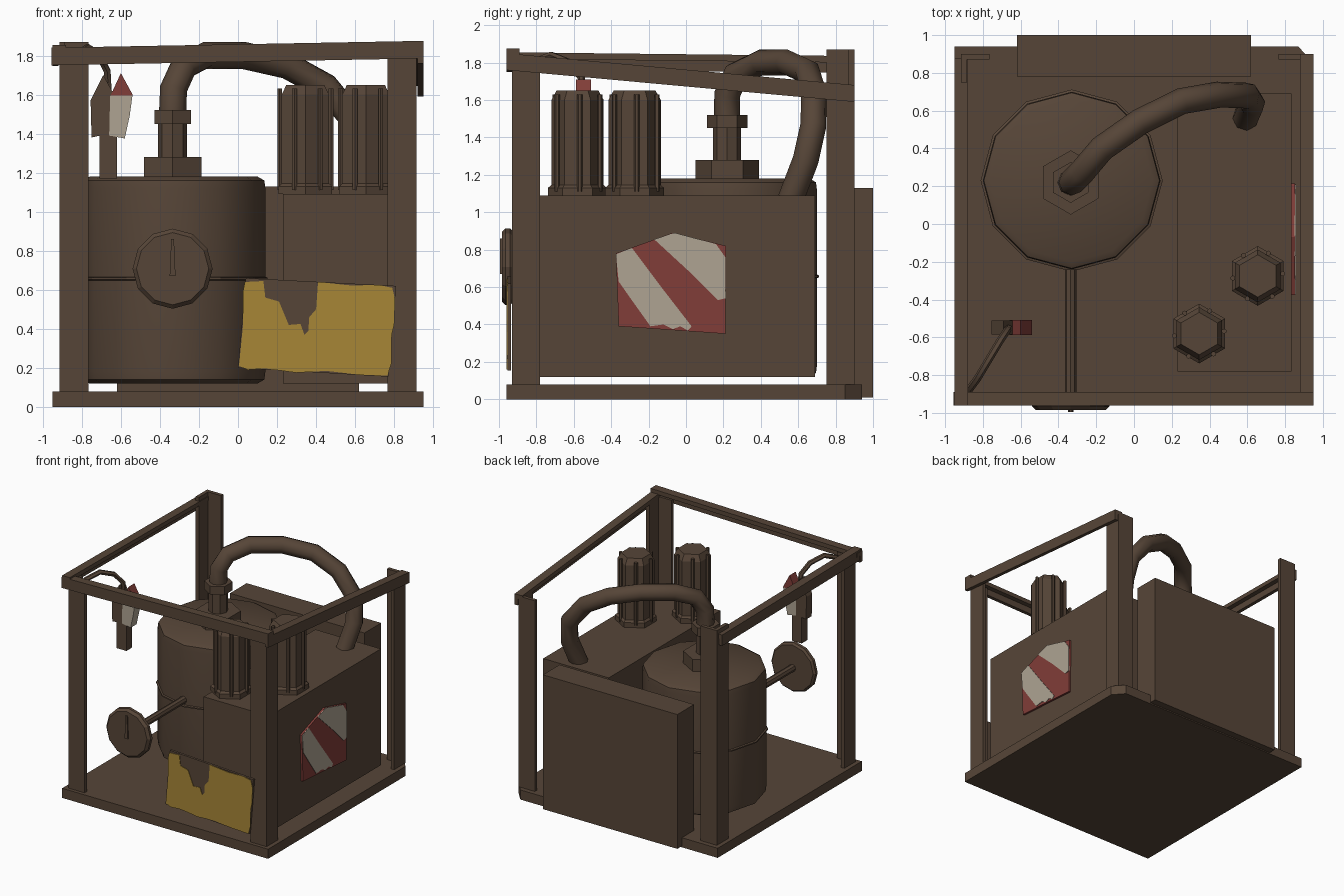
import bpy, bmesh, math
from mathutils import Matrix

if "Cube" in bpy.data.objects:
    bpy.data.objects.remove(bpy.data.objects["Cube"])


def material(name, rgb):
    m = bpy.data.materials.new(name)
    m.diffuse_color = (*rgb, 1)
    m.use_nodes = True
    m.node_tree.nodes["Principled BSDF"].inputs["Base Color"].default_value = m.diffuse_color
    return m


BROWN = material("rusty brown", (0.094, 0.060, 0.039))
YELLOW = material("worn yellow", (0.385, 0.240, 0.037))
WHITE = material("dirty white", (0.425, 0.370, 0.290))
RED = material("faded red", (0.220, 0.047, 0.040))


def finish(name, bm, mat, smooth=False):
    bmesh.ops.recalc_face_normals(bm, faces=bm.faces)
    me = bpy.data.meshes.new(name)
    bm.to_mesh(me)
    bm.free()
    me.materials.append(mat)
    ob = bpy.data.objects.new(name, me)
    bpy.context.collection.objects.link(ob)
    if smooth:
        bpy.ops.object.select_all(action='DESELECT')
        ob.select_set(True)
        bpy.context.view_layer.objects.active = ob
        bpy.ops.object.shade_smooth_by_angle(angle=math.radians(35))
    return ob


def prism(name, pts, axis, a, b, mat=BROWN):
    """Extrude a flat outline along an axis from a to b."""
    place = {'x': lambda u, v, t: (t, u, v),
             'y': lambda u, v, t: (u, t, v),
             'z': lambda u, v, t: (u, v, t)}[axis]
    bm = bmesh.new()
    lo = [bm.verts.new(place(u, v, a)) for u, v in pts]
    hi = [bm.verts.new(place(u, v, b)) for u, v in pts]
    bm.faces.new(lo)
    bm.faces.new(hi)
    n = len(pts)
    for i in range(n):
        j = (i + 1) % n
        bm.faces.new((lo[i], lo[j], hi[j], hi[i]))
    return finish(name, bm, mat)


def box(name, x0, x1, y0, y1, z0, z1, mat=BROWN):
    return prism(name, [(x0, y0), (x1, y0), (x1, y1), (x0, y1)], 'z', z0, z1, mat)


def lathe(name, profile, sides, loc, mat=BROWN, smooth=False, facing_front=False):
    """Closed turned shape from (radius, height) pairs."""
    bm = bmesh.new()
    rings = []
    for r, h in profile:
        angles = [math.pi / 2 + 2 * math.pi * k / sides for k in range(sides)]
        rings.append([bm.verts.new((r * math.cos(t), r * math.sin(t), h)) for t in angles])
    bm.faces.new(rings[0])
    bm.faces.new(rings[-1])
    for p, q in zip(rings, rings[1:]):
        for i in range(sides):
            j = (i + 1) % sides
            bm.faces.new((p[i], p[j], q[j], q[i]))
    m = Matrix.Translation(loc)
    if facing_front:
        m = m @ Matrix.Rotation(math.pi / 2, 4, 'X')
    bm.transform(m)
    return finish(name, bm, mat, smooth)


def tube(name, pts, radius, resolution):
    """Round hose along a path, turned into a mesh."""
    cu = bpy.data.curves.new(name, 'CURVE')
    cu.dimensions = '3D'
    cu.bevel_depth = radius
    cu.bevel_resolution = resolution
    cu.use_fill_caps = True
    sp = cu.splines.new('POLY')
    sp.points.add(len(pts) - 1)
    for p, co in zip(sp.points, pts):
        p.co = (*co, 1)
    cu.materials.append(BROWN)
    ob = bpy.data.objects.new(name, cu)
    bpy.context.collection.objects.link(ob)
    bpy.ops.object.select_all(action='DESELECT')
    ob.select_set(True)
    bpy.context.view_layer.objects.active = ob
    bpy.ops.object.convert(target='MESH')
    bpy.ops.object.shade_smooth_by_angle(angle=math.radians(50))


# Base plate with one clipped corner
prism("base_plate", [(-0.95, -0.96), (0.95, -0.96), (0.95, 0.85), (0.87, 0.94), (-0.95, 0.94)],
      'z', 0, 0.08)

# Angle-iron corner posts
for name, sx, y, sy, top in (("front_left_post", -1, -0.93, 1, 1.80),
                             ("front_right_post", 1, -0.93, 1, 1.82),
                             ("back_left_post", -1, 0.90, -1, 1.87),
                             ("back_right_post", 1, 0.90, -1, 1.67)):
    x, w, t = 0.915, 0.15, 0.03
    outline = [(0, 0), (w, 0), (w, t), (t, t), (t, w), (0, w)]
    prism(name, [(sx * (x - u), y + sy * v) for u, v in outline], 'z', 0.08, top)


# Top rails: a vertical flange and a horizontal flange each
def rail(name, axis, ends, outer, inward):
    (u0, z0), (u1, z1) = ends
    for part, depth, width in (("web", 0.09, 0.03), ("flange", 0.035, 0.07)):
        prism(name + "_" + part, [(u0, z0 - depth), (u1, z1 - depth), (u1, z1), (u0, z0)],
              axis, outer, outer + inward * width)


rail("front_rail", 'y', ((-0.955, 1.84), (0.95, 1.875)), -0.96, 1)
rail("left_rail", 'x', ((-0.96, 1.855), (0.88, 1.835)), -0.95, 1)
rail("right_rail", 'x', ((-0.96, 1.85), (0.90, 1.68)), 0.95, -1)

# Back panel and machine housing
box("back_panel", -0.62, 0.62, 0.78, 1.0, 0.01, 1.13)
box("housing", 0.23, 0.835, -0.78, 0.69, 0.12, 1.09)

# Tank with seam ring
TX, TY = -0.33, 0.23
lathe("tank", [(0.43, 0.12), (0.465, 0.14), (0.47, 0.18), (0.47, 1.12), (0.465, 1.16), (0.43, 1.18)],
      12, (TX, TY, 0), smooth=True)
lathe("tank_seam", [(0.46, 0.645), (0.482, 0.652), (0.482, 0.662), (0.46, 0.67)], 12, (TX, TY, 0))

# Outlet fittings and bent pipe
lathe("outlet_flange", [(0.17, 1.18), (0.17, 1.28)], 6, (-0.335, 0.22, 0))
lathe("outlet_neck", [(0.075, 1.28), (0.075, 1.45)], 8, (-0.335, 0.22, 0), smooth=True)
lathe("outlet_collar", [(0.108, 1.45), (0.108, 1.52)], 6, (-0.335, 0.22, 0))
tube("outlet_pipe", [(-0.335, 0.22, 1.50), (-0.33, 0.22, 1.63), (-0.28, 0.27, 1.74),
                     (-0.17, 0.40, 1.80), (0.03, 0.54, 1.80), (0.25, 0.65, 1.75),
                     (0.45, 0.685, 1.64), (0.60, 0.68, 1.46), (0.625, 0.64, 1.28),
                     (0.59, 0.56, 1.07)], 0.07, 2)

# Hexagonal canisters with clamp rods
for n, (cx, cy) in enumerate(((0.345, -0.58), (0.655, -0.275))):
    lathe(f"canister_foot_{n}", [(0.158, 1.09), (0.158, 1.13), (0.14, 1.145)], 6, (cx, cy, 0))
    lathe(f"canister_{n}", [(0.14, 1.14), (0.14, 1.60), (0.112, 1.65)], 6, (cx, cy, 0))
    for k in range(6):
        a = k * math.pi / 3 + 0.09
        lathe(f"canister_rod_{n}_{k}", [(0.014, 1.11), (0.014, 1.63)], 6,
              (cx + 0.132 * math.cos(a), cy + 0.132 * math.sin(a), 0))

# Pressure gauge on its stem
GX, GZ = -0.335, 0.708
lathe("gauge_dial", [(0.19, 0.925), (0.205, 0.94), (0.205, 0.965), (0.185, 0.985)], 12,
      (GX, 0, GZ), facing_front=True)
prism("gauge_needle", [(-0.35, 0.67), (-0.32, 0.67), (-0.328, 0.86), (-0.342, 0.86)],
      'y', -0.995, -0.985)
lathe("gauge_stem", [(0.03, 0.24), (0.03, 0.93)], 8, (GX, 0, GZ), smooth=True, facing_front=True)

# Front sign with chipped yellow paint
prism("front_sign", [(0.0, 0.20), (0.77, 0.155), (0.81, 0.62), (0.04, 0.66)], 'y', -0.955, -0.935)
prism("front_sign_paint", [
    (0.005, 0.21), (0.05, 0.19), (0.14, 0.197), (0.30, 0.175), (0.45, 0.185), (0.62, 0.165),
    (0.765, 0.16), (0.785, 0.22), (0.785, 0.36), (0.80, 0.42), (0.805, 0.55), (0.79, 0.61),
    (0.72, 0.625), (0.58, 0.622), (0.41, 0.64), (0.40, 0.50), (0.365, 0.46), (0.36, 0.39),
    (0.34, 0.37), (0.32, 0.425), (0.26, 0.42), (0.21, 0.54), (0.14, 0.56), (0.13, 0.645),
    (0.035, 0.64), (0.025, 0.59), (0.025, 0.41)], 'y', -0.959, -0.955, YELLOW)

# Striped warning sign on the housing side
prism("warning_sign", [(-0.36, 0.39), (0.21, 0.35), (0.215, 0.82), (-0.07, 0.89), (-0.375, 0.78)],
      'x', 0.83, 0.852, RED)
prism("warning_stripe_front", [
    (-0.375, 0.775), (-0.29, 0.81), (-0.14, 0.61), (0.03, 0.39), (0.01, 0.367), (-0.03, 0.39),
    (-0.07, 0.375), (-0.12, 0.40), (-0.19, 0.39), (-0.29, 0.53), (-0.36, 0.63)],
    'x', 0.85, 0.857, WHITE)
prism("warning_stripe_back", [
    (-0.17, 0.855), (-0.06, 0.89), (0.07, 0.855), (0.16, 0.83), (0.21, 0.76),
    (0.213, 0.54), (0.17, 0.53), (0.02, 0.68)], 'x', 0.85, 0.857, WHITE)

# Hanging clamp with two jaws, grip and cable
box("clamp_grip", -0.71, -0.62, -0.585, -0.51, 1.17, 1.42)
prism("brown_jaw", [(-0.75, 1.38), (-0.66, 1.40), (-0.64, 1.61), (-0.69, 1.70), (-0.755, 1.57)],
      'y', -0.585, -0.51)
jaw = prism("white_jaw", [(-0.66, 1.39), (-0.58, 1.375), (-0.555, 1.49), (-0.54, 1.60),
                          (-0.60, 1.71), (-0.655, 1.59)], 'y', -0.587, -0.508, WHITE)
jaw.data.materials.append(RED)
bm = bmesh.new()
bm.from_mesh(jaw.data)
bmesh.ops.bisect_plane(bm, geom=bm.verts[:] + bm.edges[:] + bm.faces[:],
                       plane_co=(0, 0, 1.595), plane_no=(0, 0, 1))
for f in bm.faces:
    f.material_index = int(f.calc_center_median().z > 1.6)
bm.to_mesh(jaw.data)
bm.free()
tube("clamp_cable", [(-0.875, -0.88, 1.70), (-0.83, -0.82, 1.80), (-0.77, -0.72, 1.84),
                     (-0.71, -0.62, 1.80), (-0.67, -0.56, 1.72), (-0.665, -0.55, 1.62)], 0.02, 1)
